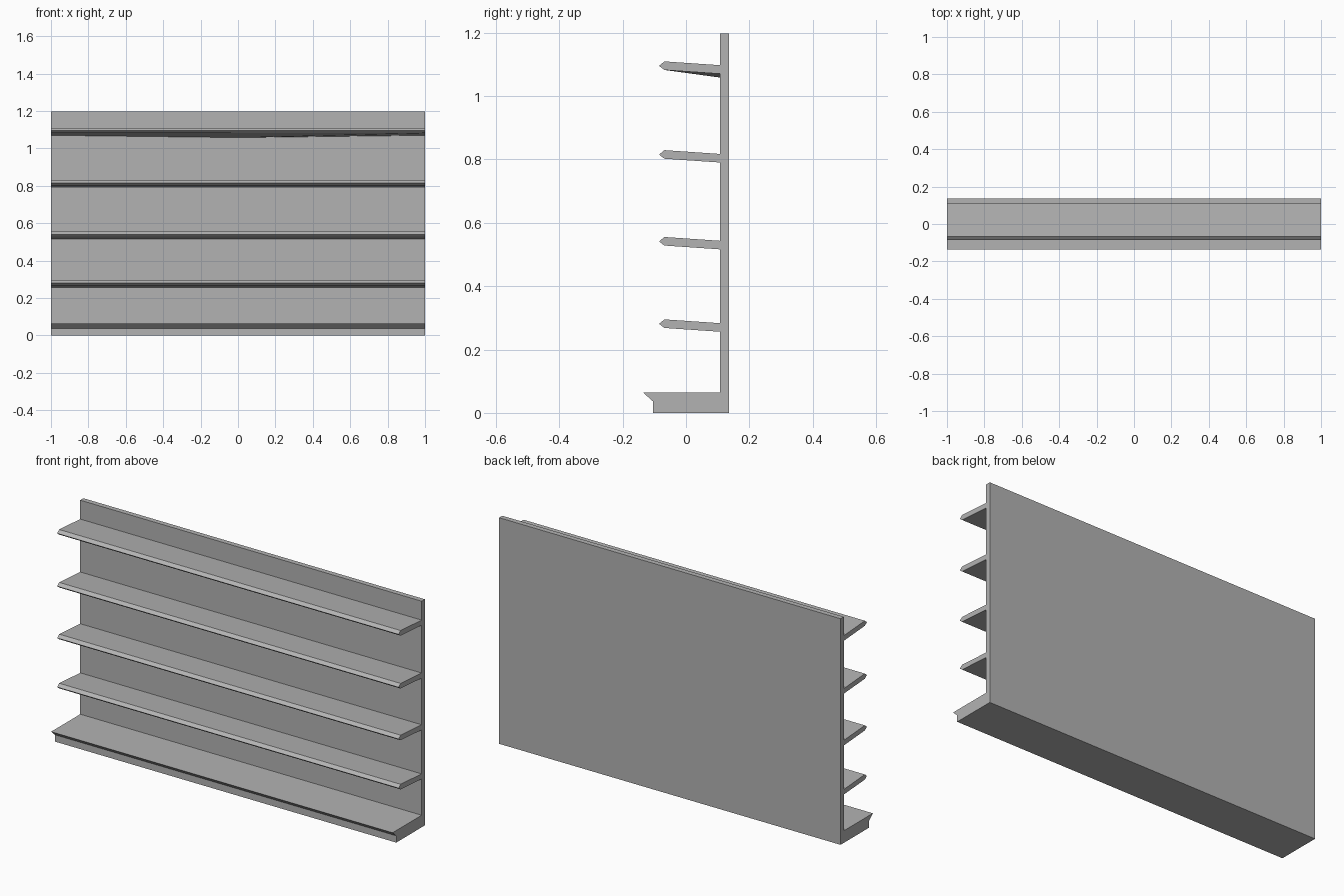
import bpy
import bmesh

cube = bpy.data.objects.get("Cube")
if cube:
    bpy.data.objects.remove(cube)

# One plain grey paint for the whole unit
GREY = (0.45, 0.45, 0.45, 1.0)
paint = bpy.data.materials.new("grey paint")
paint.use_nodes = True
paint.diffuse_color = GREY
paint.node_tree.nodes["Principled BSDF"].inputs["Base Color"].default_value = GREY

HALF = 1.0
WALL_FRONT, BACK = 0.108, 0.135


def extrude(name, profile, sections=(-HALF, HALF), sag=None):
    """Sweep a (y, z) profile along x; sag = (point index, drop) lowers it mid-span."""
    bm = bmesh.new()
    rings = []
    for x in sections:
        ring = []
        for i, (y, z) in enumerate(profile):
            if sag and i == sag[0]:
                z -= sag[1] * (1 - abs(x) / HALF)
            ring.append(bm.verts.new((x, y, z)))
        rings.append(ring)
    n = len(profile)
    for a, b in zip(rings, rings[1:]):
        for i in range(n):
            j = (i + 1) % n
            bm.faces.new((a[i], a[j], b[j], b[i]))
    bm.faces.new(rings[0])
    bm.faces.new(rings[-1])
    bmesh.ops.recalc_face_normals(bm, faces=bm.faces)
    mesh = bpy.data.meshes.new(name)
    bm.to_mesh(mesh)
    bm.free()
    mesh.materials.append(paint)
    obj = bpy.data.objects.new(name, mesh)
    bpy.context.collection.objects.link(obj)
    return obj


# Back panel and plinth in one L-shaped profile with an undercut front lip
extrude("back_panel_and_base", [
    (BACK, 0), (BACK, 1.197), (WALL_FRONT, 1.197), (WALL_FRONT, 0.064),
    (-0.135, 0.064), (-0.104, 0.036), (-0.104, 0)])

# Shelves tilted up to a pointed nose; the top one bows slightly underneath
levels = {"lower_shelf": 0.281, "middle_shelf": 0.541,
          "upper_shelf": 0.815, "top_shelf": 1.095}
for name, z in levels.items():
    shelf = [(-0.085, z), (-0.068, z + 0.014), (WALL_FRONT, z + 0.002),
             (WALL_FRONT, z - 0.025), (-0.068, z - 0.013)]
    if name == "top_shelf":
        extrude(name, shelf, (-HALF, 0, HALF), (3, 0.012))
    else:
        extrude(name, shelf)
